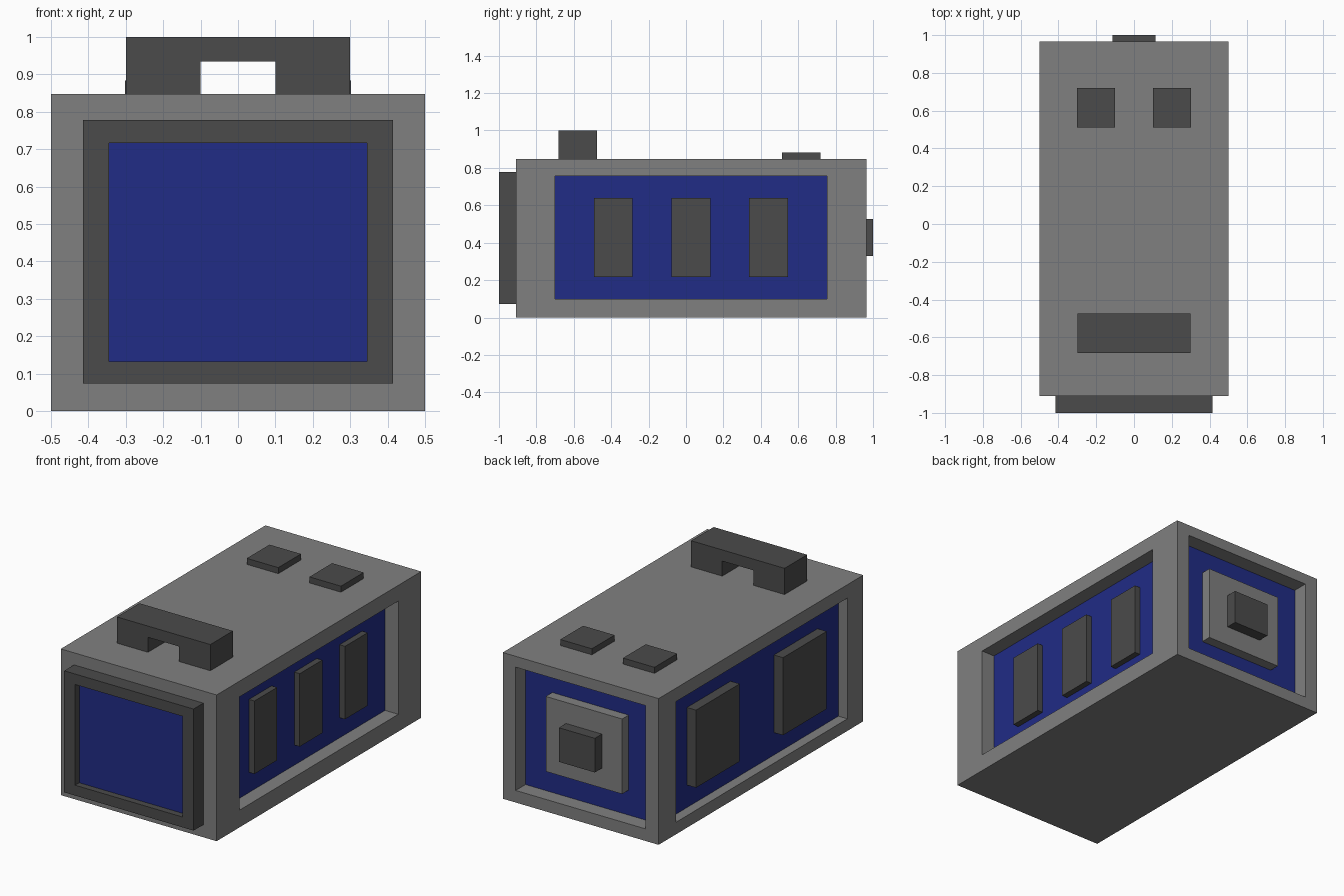
import bpy, bmesh
from mathutils import Vector

if "Cube" in bpy.data.objects:
    bpy.data.objects.remove(bpy.data.objects["Cube"], do_unlink=True)


def material(name, rgb):
    m = bpy.data.materials.new(name)
    m.use_nodes = True
    m.diffuse_color = (*rgb, 1)
    m.node_tree.nodes["Principled BSDF"].inputs["Base Color"].default_value = (*rgb, 1)
    return m


GREY = material("mid grey", (0.216, 0.216, 0.216))
DARK = material("dark grey", (0.07, 0.07, 0.07))
BLUE = material("deep blue", (0.015, 0.025, 0.24))


def face_towards(bm, direction):
    """Outermost face pointing in the given direction."""
    d = Vector(direction)
    faces = [f for f in bm.faces if f.normal.dot(d) > 0.9]
    return max(faces, key=lambda f: f.calc_center_median().dot(d))


def recess(bm, direction, low, high, depth):
    """Inset the face to the rectangle low..high, then sink it as a blue panel."""
    face = face_towards(bm, direction)
    d = Vector(direction)
    bmesh.ops.inset_individual(bm, faces=[face], thickness=0.02)
    center = face.calc_center_median()
    axes = [i for i in range(3) if d[i] == 0]
    for v in face.verts:
        for i, lo, hi in zip(axes, low, high):
            v.co[i] = lo if v.co[i] < center[i] else hi
    bmesh.ops.inset_individual(bm, faces=[face], thickness=0.0)
    for v in face.verts:
        v.co -= d * depth
    face.material_index = 1
    bm.normal_update()


def box(name, x, y, z, mat, recesses=()):
    """Box spanning three ranges, with optional blue recesses."""
    bm = bmesh.new()
    bmesh.ops.create_cube(bm, size=1)
    for v in bm.verts:
        v.co = [r[0] if c < 0 else r[1] for c, r in zip(v.co, (x, y, z))]
    bm.normal_update()
    for args in recesses:
        recess(bm, *args)
    return finish(name, bm, mat)


def finish(name, bm, mat):
    mesh = bpy.data.meshes.new(name)
    bm.to_mesh(mesh)
    bm.free()
    mesh.materials.append(mat)
    mesh.materials.append(BLUE)
    obj = bpy.data.objects.new(name, mesh)
    bpy.context.collection.objects.link(obj)
    return obj


# Main body with sunken blue panels on both sides and the back
TOP = 0.848
box("body", (-0.5, 0.5), (-0.91, 0.965), (0, TOP), GREY, [
    ((1, 0, 0), (-0.70, 0.10), (0.755, 0.757), 0.085),
    ((-1, 0, 0), (-0.765, 0.07), (0.805, 0.77), 0.058),
    ((0, 1, 0), (-0.417, 0.07), (0.417, 0.785), 0.09),
])

# Front screen frame with sunken blue screen
box("screen_frame", (-0.415, 0.415), (-1, -0.91), (0.073, 0.778), DARK,
    [((0, -1, 0), (-0.345, 0.133), (0.345, 0.717), 0.038)])

# Three narrow plates on the left side
for i in range(3):
    y = -0.492 + i * 0.415
    box(f"left_plate_{i + 1}", (0.415, 0.45), (y, y + 0.207), (0.217, 0.64), DARK)

# Two wide plates on the right side
for i, y in enumerate((-0.575, 0.222)):
    box(f"right_plate_{i + 1}", (-0.5, -0.442), (y, y + 0.4), (0.2, 0.65), DARK)

# Back plate and its button
box("back_plate", (-0.245, 0.245), (0.875, 0.935), (0.215, 0.65), GREY)
box("back_button", (-0.115, 0.115), (0.935, 1), (0.33, 0.528), DARK)

# Top buttons
for side, x in (("right", -0.302), ("left", 0.1)):
    box(f"top_button_{side}", (x, x + 0.202), (0.512, 0.72), (TOP, 0.883), DARK)

# Arched top handle, extruded from its outline
bm = bmesh.new()
half = [(0.1, 0.935), (0.1, TOP), (0.3, TOP), (0.3, 1)]
outline = half + [(-x, z) for x, z in reversed(half)]
face = bm.faces.new([bm.verts.new((x, -0.682, z)) for x, z in outline])
new = bmesh.ops.extrude_face_region(bm, geom=[face])["geom"]
bmesh.ops.translate(bm, vec=(0, 0.207, 0),
                    verts=[g for g in new if isinstance(g, bmesh.types.BMVert)])
bmesh.ops.recalc_face_normals(bm, faces=bm.faces)
finish("handle", bm, DARK)
